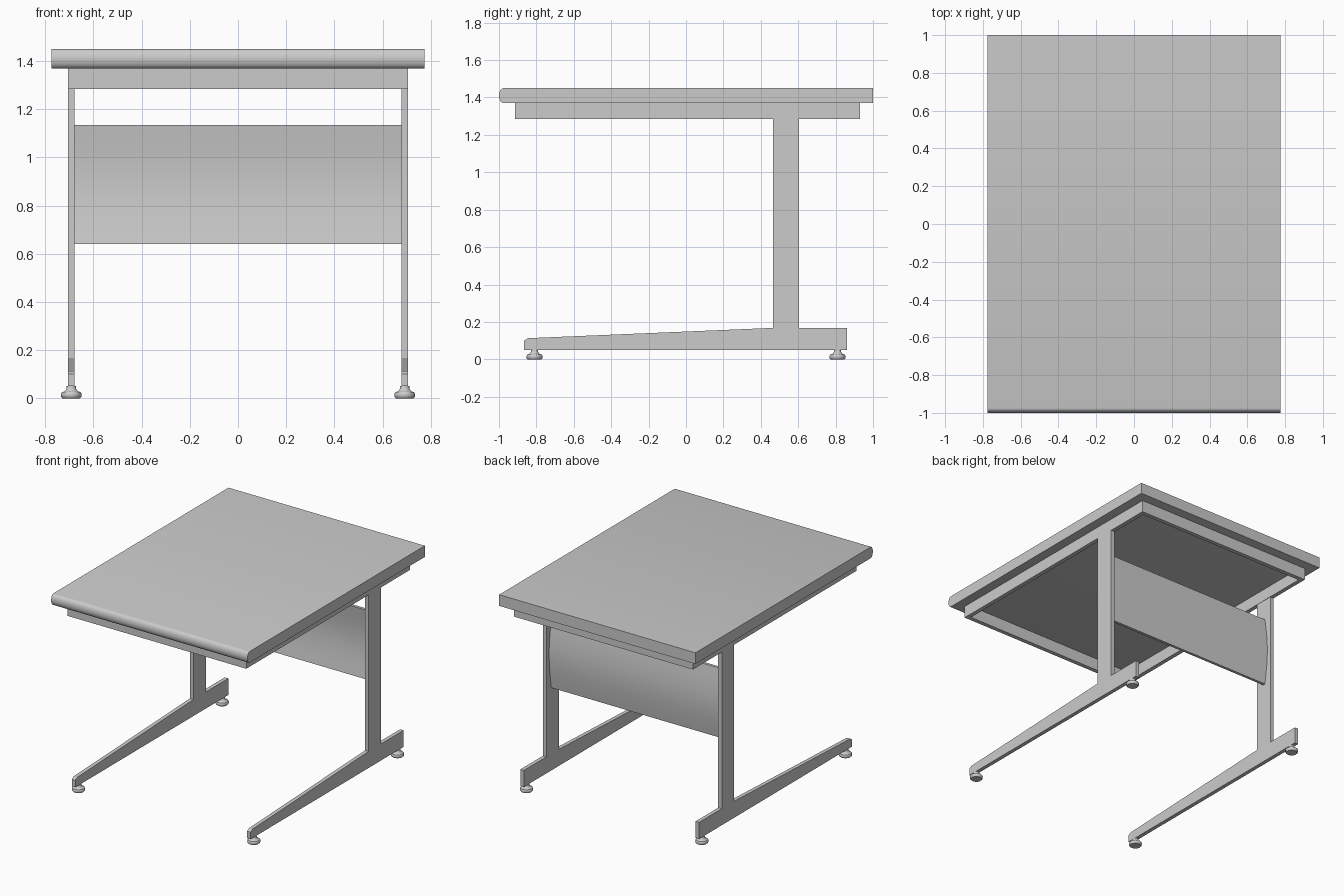
import bpy, bmesh
from math import sin, cos, pi

if "Cube" in bpy.data.objects:
    bpy.data.objects.remove(bpy.data.objects["Cube"])


def finish(bm, name, smooth=None):
    bmesh.ops.recalc_face_normals(bm, faces=bm.faces)
    mesh = bpy.data.meshes.new(name)
    bm.to_mesh(mesh)
    bm.free()
    ob = bpy.data.objects.new(name, mesh)
    bpy.context.collection.objects.link(ob)
    if smooth:
        bpy.ops.object.select_all(action='DESELECT')
        ob.select_set(True)
        bpy.context.view_layer.objects.active = ob
        bpy.ops.object.shade_smooth_by_angle(angle=smooth)
    return ob


def extrude_x(name, profile, x0, x1, smooth=None):
    """Extrude a closed (y, z) profile from x0 to x1."""
    bm = bmesh.new()
    face = bm.faces.new([bm.verts.new((x0, y, z)) for y, z in profile])
    geom = bmesh.ops.extrude_face_region(bm, geom=[face])["geom"]
    verts = [g for g in geom if isinstance(g, bmesh.types.BMVert)]
    bmesh.ops.translate(bm, verts=verts, vec=(x1 - x0, 0, 0))
    return finish(bm, name, smooth)


def lathe(name, profile, x, y, sides=24):
    """Closed solid of revolution from (radius, z) points."""
    bm = bmesh.new()
    rings = [[bm.verts.new((x + r * cos(2 * pi * i / sides),
                            y + r * sin(2 * pi * i / sides), z))
              for i in range(sides)] for r, z in profile]
    for a, b in zip(rings, rings[1:]):
        for i in range(sides):
            j = (i + 1) % sides
            bm.faces.new((a[i], a[j], b[j], b[i]))
    bm.faces.new(rings[0])
    bm.faces.new(rings[-1])
    return finish(bm, name, 0.7)


# Desktop with a rounded front edge
nose = [(-0.975 - 0.025 * sin(pi * i / 10), 1.41 + 0.04 * cos(pi * i / 10))
        for i in range(11)]
extrude_x("desktop", nose + [(1.0, 1.37), (1.0, 1.45)], -0.775, 0.775, 0.6)

# Rectangular frame under the desktop, open in the middle
bm = bmesh.new()
loops = []
for inset, z in ((0, 1.285), (0, 1.37), (0.03, 1.37), (0.03, 1.285)):
    x, y0, y1 = 0.706 - inset, -0.915 + inset, 0.93 - inset
    loops.append([bm.verts.new((px, py, z)) for px, py in
                  ((-x, y0), (x, y0), (x, y1), (-x, y1))])
for k in range(4):
    a, b = loops[k], loops[(k + 1) % 4]
    for i in range(4):
        j = (i + 1) % 4
        bm.faces.new((a[i], a[j], b[j], b[i]))
finish(bm, "under_frame")

# Side legs with tapered feet, and the levelling glides below them
leg = [(-0.865, 0.05), (0.86, 0.05), (0.86, 0.168), (0.605, 0.168),
       (0.605, 1.285), (0.465, 1.285), (0.465, 0.168), (-0.845, 0.113),
       (-0.865, 0.1)]
glide = [(0.036, 0.0), (0.042, 0.006), (0.043, 0.018), (0.039, 0.025),
         (0.028, 0.029), (0.02, 0.038), (0.019, 0.05)]
for side, s in (("left", -1), ("right", 1)):
    extrude_x(side + "_leg", leg, s * 0.678, s * 0.706)
    for end, y in (("front", -0.81), ("back", 0.81)):
        lathe(f"{side}_{end}_glide", glide, s * 0.692, y)

# Modesty panel, gently bowed towards the back
steps = 8
bow = [(0.55 + 0.025 * sin(pi * i / steps), 0.64 + 0.495 * i / steps)
       for i in range(steps + 1)]
panel = bow + [(y - 0.02, z) for y, z in reversed(bow)]
extrude_x("modesty_panel", panel, -0.679, 0.679, 0.6)
